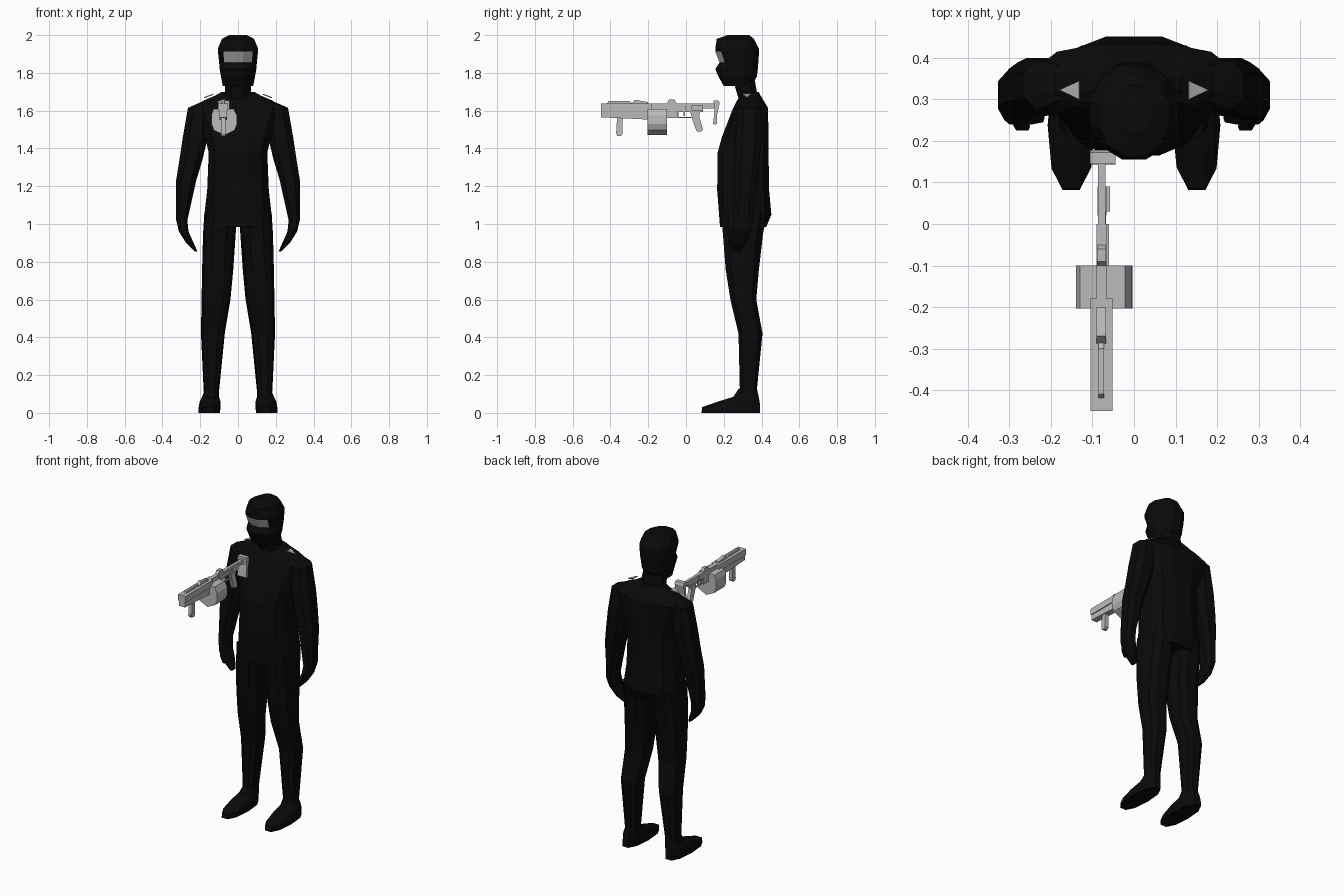
import bpy, bmesh, math


def material(name, value):
    m = bpy.data.materials.new(name)
    m.diffuse_color = (value, value, value, 1)
    return m


BLACK = material("black_cloth", 0.003)
GREY = material("gun_grey", 0.5)
VISOR = material("visor_grey", 0.4)


def finish(name, bm, *mats):
    bmesh.ops.recalc_face_normals(bm, faces=bm.faces)
    me = bpy.data.meshes.new(name)
    bm.to_mesh(me)
    bm.free()
    for m in mats:
        me.materials.append(m)
    ob = bpy.data.objects.new(name, me)
    bpy.context.collection.objects.link(ob)
    return ob


def loft(name, rings, n=10, p=0.8, side=1, mats=(BLACK,)):
    """Stack of rounded sections, each given as z, x0, x1, y0, y1."""
    bm = bmesh.new()
    angles = [2 * math.pi * (i + 0.5) / n for i in range(n)]
    rnd = lambda v: math.copysign(abs(v) ** p, v)
    pts = [(rnd(math.sin(a)), rnd(-math.cos(a))) for a in angles]
    mx = max(q[0] for q in pts)
    my = max(q[1] for q in pts)
    prev = None
    for z, x0, x1, y0, y1 in rings:
        ring = [bm.verts.new((side * ((x0 + x1) / 2 + (x1 - x0) / 2 * a / mx),
                              (y0 + y1) / 2 + (y1 - y0) / 2 * b / my, z))
                for a, b in pts]
        if prev:
            for i in range(n):
                j = (i + 1) % n
                bm.faces.new((prev[i], prev[j], ring[j], ring[i]))
        else:
            bm.faces.new(ring)
        prev = ring
    bm.faces.new(prev)
    return finish(name, bm, *mats)


def plate(name, pts, x0, x1, mat=GREY):
    """Side profile of (y, z) points, extruded across x."""
    bm = bmesh.new()
    f = bm.faces.new([bm.verts.new((x0, y, z)) for y, z in pts])
    ex = bmesh.ops.extrude_face_region(bm, geom=[f])["geom"]
    bmesh.ops.translate(bm, vec=(x1 - x0, 0, 0),
                        verts=[v for v in ex if isinstance(v, bmesh.types.BMVert)])
    return finish(name, bm, mat)


def box(name, x0, x1, y0, y1, z0, z1):
    return plate(name, [(y0, z0), (y1, z0), (y1, z1), (y0, z1)], x0, x1)


# Torso with jacket hem and sloping shoulders
loft("torso", [(z, -w, w, a, b) for z, w, a, b in (
    (0.985, 0.175, 0.18, 0.425), (1.05, 0.178, 0.175, 0.452), (1.18, 0.163, 0.165, 0.44),
    (1.38, 0.155, 0.168, 0.437), (1.46, 0.175, 0.19, 0.437), (1.615, 0.235, 0.25, 0.434),
    (1.655, 0.18, 0.27, 0.41), (1.68, 0.12, 0.29, 0.395), (1.70, 0.085, 0.295, 0.385))],
    n=12, p=0.75)
loft("neck", [(1.64, -0.075, 0.075, 0.285, 0.385), (1.76, -0.065, 0.065, 0.25, 0.365)], n=8)

# Hooded head, with the eye opening on the front faces of one band
head = loft("head", [(z, -w, w, a, b) for z, w, a, b in (
    (1.73, 0.08, 0.20, 0.345), (1.78, 0.09, 0.172, 0.375), (1.82, 0.097, 0.155, 0.38),
    (1.855, 0.10, 0.178, 0.383), (1.912, 0.106, 0.155, 0.387), (1.93, 0.106, 0.155, 0.385),
    (1.98, 0.085, 0.163, 0.36), (2.0, 0.045, 0.22, 0.335))],
    n=12, p=1, mats=(BLACK, VISOR))
for f in head.data.polygons:
    if 1.86 < f.center.z < 1.91 and f.center.y < 0.21 and abs(f.center.x) < 0.07:
        f.material_index = 1

for side, tag in ((-1, "right"), (1, "left")):
    # Arm and hand
    loft(tag + "_arm", [
        (0.855, 0.215, 0.23, 0.245, 0.29), (0.90, 0.235, 0.275, 0.24, 0.32),
        (0.96, 0.262, 0.313, 0.24, 0.34), (1.02, 0.268, 0.327, 0.25, 0.355),
        (1.235, 0.22, 0.327, 0.255, 0.375), (1.34, 0.188, 0.31, 0.26, 0.39),
        (1.46, 0.16, 0.292, 0.262, 0.40), (1.615, 0.15, 0.265, 0.275, 0.395),
        (1.648, 0.13, 0.19, 0.30, 0.38)], n=8, side=side)
    loft(tag + "_thumb", [(0.90, 0.25, 0.27, 0.225, 0.245), (0.94, 0.26, 0.29, 0.225, 0.26),
                          (0.99, 0.275, 0.305, 0.25, 0.29)], n=6, side=side)
    # Leg
    loft(tag + "_leg", [
        (0.08, 0.103, 0.178, 0.28, 0.38), (0.12, 0.10, 0.182, 0.285, 0.375),
        (0.42, 0.07, 0.196, 0.278, 0.405), (0.60, 0.04, 0.193, 0.235, 0.372),
        (0.76, 0.025, 0.19, 0.21, 0.386), (0.95, 0.012, 0.185, 0.195, 0.408),
        (1.06, 0.003, 0.178, 0.185, 0.43)], n=10, p=0.75, side=side)
    # Shoe
    loft(tag + "_shoe", [
        (0.0, 0.095, 0.208, 0.082, 0.392), (0.03, 0.093, 0.208, 0.085, 0.392),
        (0.06, 0.093, 0.203, 0.17, 0.39), (0.085, 0.10, 0.19, 0.25, 0.385),
        (0.13, 0.108, 0.172, 0.28, 0.375)], n=10, p=0.85, side=side)
    # Shoulder patch
    bm = bmesh.new()
    bm.faces.new([bm.verts.new((side * x, y, z)) for x, y, z in (
        (0.13, 0.30, 1.684), (0.178, 0.323, 1.666), (0.13, 0.345, 1.684))])
    patch = finish(tag + "_shoulder_patch", bm, VISOR)
    patch.modifiers.new("thickness", "SOLIDIFY").thickness = 0.006

# Gun barrel, shroud and top rail
box("barrel_shroud", -0.105, -0.052, -0.45, -0.18, 1.597, 1.637)
plate("lower_barrel", [(-0.45, 1.565), (-0.18, 1.552), (-0.18, 1.6), (-0.45, 1.6)], -0.098, -0.058)
plate("front_sight", [(-0.42, 1.635), (-0.28, 1.635), (-0.30, 1.65), (-0.41, 1.65)], -0.086, -0.072)
plate("carry_rail", [(-0.29, 1.635), (-0.2, 1.63), (-0.2, 1.645), (-0.27, 1.658)], -0.09, -0.068)
plate("fore_grip", [(-0.365, 1.56), (-0.335, 1.56), (-0.337, 1.475), (-0.345, 1.465),
                    (-0.363, 1.465), (-0.37, 1.48)], -0.09, -0.066)

# Drum magazine, a faceted cylinder along y
bm = bmesh.new()
f = bm.faces.new([bm.verts.new((x, -0.203, z)) for x, z in (
    (-0.14, 1.53), (-0.128, 1.497), (-0.072, 1.47), (-0.018, 1.497), (-0.004, 1.53),
    (-0.006, 1.575), (-0.022, 1.61), (-0.13, 1.61), (-0.14, 1.58))])
ex = bmesh.ops.extrude_face_region(bm, geom=[f])["geom"]
bmesh.ops.translate(bm, vec=(0, 0.103, 0),
                    verts=[v for v in ex if isinstance(v, bmesh.types.BMVert)])
finish("drum_magazine", bm, GREY)

# Receiver, stock rod and butt
box("receiver", -0.09, -0.066, -0.22, 0.0, 1.60, 1.637)
plate("rear_sight_block", [(-0.1, 1.56), (-0.05, 1.56), (-0.05, 1.64), (-0.06, 1.658),
                           (-0.09, 1.658), (-0.1, 1.64)], -0.089, -0.068)
box("stock_rod", -0.087, -0.069, -0.01, 0.16, 1.612, 1.637)
box("lower_receiver", -0.085, -0.068, -0.05, 0.09, 1.593, 1.614)
box("charging_handle", -0.068, -0.058, 0.03, 0.09, 1.60, 1.628)
box("side_bar", -0.068, -0.06, -0.1, 0.0, 1.605, 1.625)
plate("butt_plate", [(0.145, 1.655), (0.172, 1.655), (0.178, 1.64), (0.165, 1.58),
                     (0.165, 1.535), (0.155, 1.525), (0.143, 1.53), (0.152, 1.6)],
      -0.106, -0.045)

# Pistol grip and trigger guard
plate("pistol_grip", [(0.02, 1.60), (0.075, 1.60), (0.07, 1.57), (0.09, 1.5), (0.078, 1.487),
                      (0.055, 1.492), (0.035, 1.55)], -0.088, -0.066)
box("guard_bottom", -0.081, -0.073, -0.04, 0.03, 1.56, 1.567)
box("guard_front", -0.081, -0.073, -0.047, -0.04, 1.56, 1.60)
box("trigger", -0.079, -0.075, -0.012, -0.004, 1.572, 1.60)
